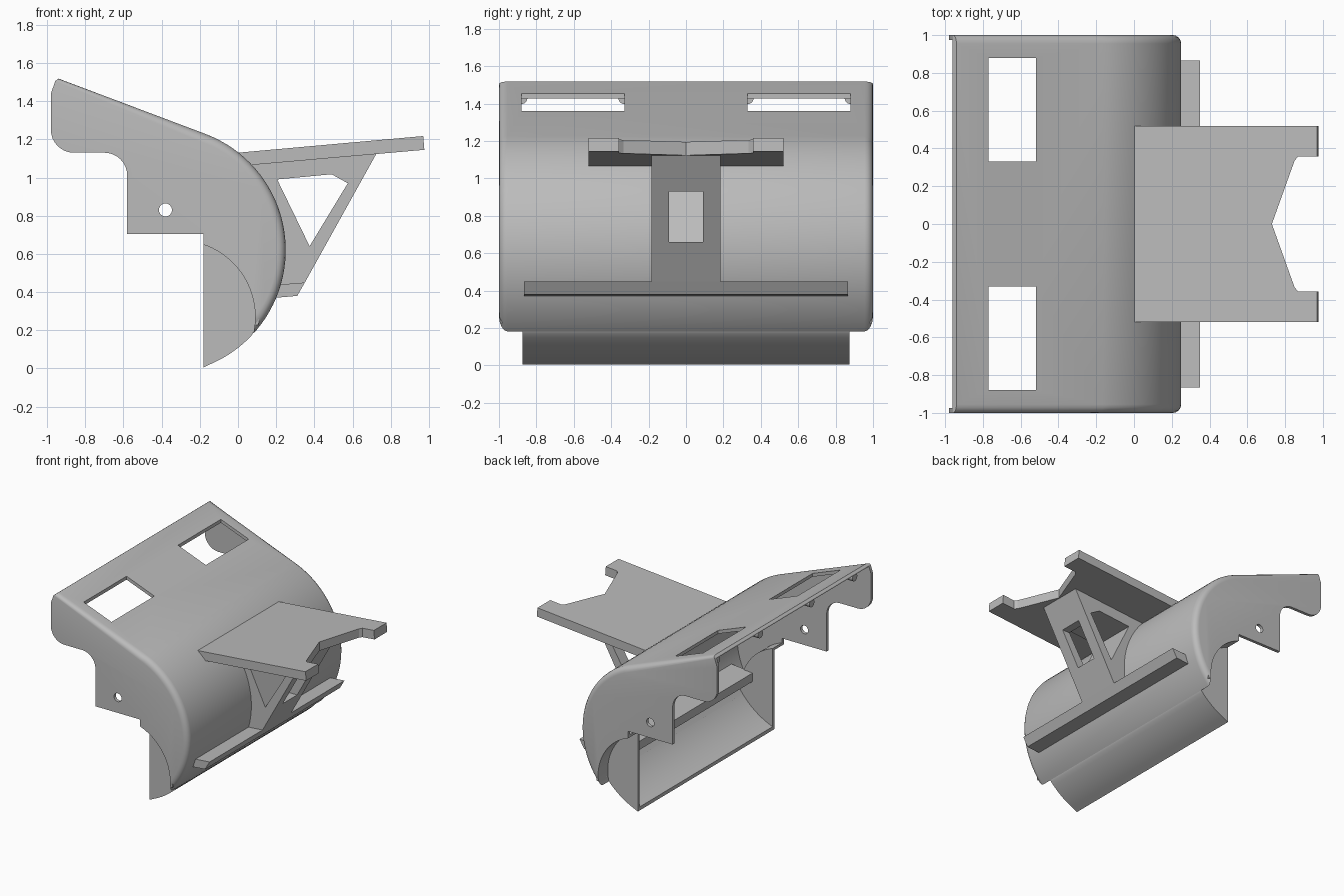
import bpy, bmesh
from math import sin, cos, radians, pi
from mathutils import Matrix

cube = bpy.data.objects.get("Cube")
if cube:
    bpy.data.objects.remove(cube, do_unlink=True)

grey = bpy.data.materials.new("plain_grey")
grey.use_nodes = True
COLOUR = (0.5, 0.5, 0.5, 1)
grey.diffuse_color = COLOUR
grey.node_tree.nodes["Principled BSDF"].inputs["Base Color"].default_value = COLOUR


def finish(name, bm):
    bmesh.ops.recalc_face_normals(bm, faces=bm.faces)
    mesh = bpy.data.meshes.new(name)
    bm.to_mesh(mesh)
    bm.free()
    mesh.materials.append(grey)
    obj = bpy.data.objects.new(name, mesh)
    bpy.context.collection.objects.link(obj)
    return obj


def prism(name, points, low, high, axis="y", round_edge=None):
    """Extrude a flat outline along y (outline in xz) or z (outline in xy)."""
    bm = bmesh.new()
    place = (lambda a, b: (a, low, b)) if axis == "y" else (lambda a, b: (a, b, low))
    face = bm.faces.new([bm.verts.new(place(a, b)) for a, b in points])
    new = bmesh.ops.extrude_face_region(bm, geom=[face])["geom"]
    shift = (0, high - low, 0) if axis == "y" else (0, 0, high - low)
    bmesh.ops.translate(bm, verts=[v for v in new if isinstance(v, bmesh.types.BMVert)], vec=shift)
    bmesh.ops.recalc_face_normals(bm, faces=bm.faces)
    if round_edge:
        rim = [e for e in bm.edges if abs(e.verts[0].co.y - e.verts[1].co.y) < 1e-5
               and all(round_edge(v.co) for v in e.verts)]
        bmesh.ops.bevel(bm, geom=rim, offset=0.045, segments=4, profile=0.5, affect="EDGES")
    return finish(name, bm)


def rod(name, centre, radius, length, axis, sides=24):
    bm = bmesh.new()
    turn = Matrix.Rotation(pi / 2, 4, "Y" if axis == "x" else "X")
    bmesh.ops.create_cone(bm, cap_ends=True, segments=sides, radius1=radius, radius2=radius,
                          depth=length, matrix=Matrix.Translation(centre) @ turn)
    return finish(name, bm)


def cut(obj, cutter):
    cutter.hide_render = True
    mod = obj.modifiers.new("cut", "BOOLEAN")
    mod.operation, mod.solver, mod.object = "DIFFERENCE", "EXACT", cutter
    with bpy.context.temp_override(object=obj, active_object=obj):
        bpy.ops.object.modifier_apply(modifier=mod.name)
    bpy.data.objects.remove(cutter, do_unlink=True)


def arc(centre, radius, start, end, steps):
    angles = [radians(start + (end - start) * i / steps) for i in range(steps + 1)]
    return [(centre[0] + radius * cos(a), centre[1] + radius * sin(a)) for a in angles]


def rect(x0, x1, y0, y1):
    return [(x0, y0), (x1, y0), (x1, y1), (x0, y1)]


DRUM, RADIUS = (-0.4, 0.62), 0.65
WELL, WELL_RADIUS = (-0.31, 0.27), 0.4
WALL = 0.025
well_arc = arc(WELL, WELL_RADIUS, 71, -15, 24)

# Curved cover with side cheeks
outline = [(-0.98, 0), (-0.98, 1.44), (-0.957, 1.505), (-0.94, 1.518)]
outline += arc(DRUM, RADIUS, 69, -72, 40)
cover = prism("cover_shell", outline, -1, 1,
              round_edge=lambda p: p.z > 1.51 or (p.x > -0.3 and p.z > 0.001))
under = [(-1.2, -0.3), (-1.2, 1.25)] + arc((-0.86, 1.25), 0.12, 180, 270, 8)
under += arc((-0.70, 1.01), 0.12, 90, 0, 8)
under += [(-0.58, 0.705), (-0.18, 0.705)] + well_arc + [(0.3, 0.1), (0.3, -0.3)]
cut(cover, prism("under_cutter", under, -1.2, 1.2))
cavity = [(-1.3, -0.3), (-1.3, 1.625)] + arc(DRUM, RADIUS - WALL, 69, -80, 40) + [(-0.29, -0.3)]
cut(cover, prism("cavity_cutter", cavity, -1 + WALL, 1 - WALL))
for side in (-1, 1):
    y0, y1 = sorted((side * 0.33, side * 0.88))
    cut(cover, prism("slot_cutter", rect(-0.77, -0.52, y0, y1), 1.3, 1.7, "z"))
cut(cover, rod("pivot_cutter", (-0.38, 0, 0.83), 0.034, 3, "y"))

# Scoop below the cover
scoop_outline = arc(DRUM, RADIUS, -70.2, -43.8, 10) + well_arc[::-1][1:] + [(-0.18, 0.648)]
scoop_outline[0] = (-0.18, 0.006)
scoop = prism("scoop", scoop_outline, -0.875, 0.875)
hollow = [(-0.5, -0.3), (-0.5, 0.9)] + arc(DRUM, RADIUS - WALL, 30, -72, 40) + [(-0.207, -0.3)]
cut(scoop, prism("hollow_cutter", hollow, -0.853, 0.853))

# Curved steps joining scoop ends to the cheeks, and pegs beside the slots
steps = []
for side, label in ((-1, "front"), (1, "back")):
    y0, y1 = sorted((side * 0.853, side * 0.995))
    band = arc(WELL, WELL_RADIUS, 71, -6, 24) + arc(WELL, WELL_RADIUS + 0.02, -6, 72, 24)
    steps.append(prism(label + "_well_step", band, y0, y1))
    for place, y in (("inner", 0.33), ("outer", 0.88)):
        steps.append(rod(label + "_" + place + "_peg", (-0.86, side * y, 1.43), 0.032, 0.08, "x"))

# Tilted platform with a notched end
platform = prism("platform", [(0, 1.13), (0.97, 1.217), (0.976, 1.145), (0.006, 1.06)], -0.52, 0.52)
notch = [(0.73, 0), (0.85, 0.335), (0.868, 0.357), (1.2, 0.357)]
notch += [(x, -y) for x, y in notch[:0:-1]]
cut(platform, prism("notch_cutter", notch, 0.8, 1.5, "z"))

# Bracket under the platform, with a triangular opening and a window
bracket_outline = arc(DRUM, 0.64, 44, -20, 16) + [(0.31, 0.38), (0.35, 0.45), (0.725, 1.125)]
bracket = prism("bracket", bracket_outline, -0.185, 0.185)
cut(bracket, prism("opening_cutter", [(0.205, 0.99), (0.49, 1.017), (0.575, 0.97), (0.375, 0.64)], -0.5, 0.5))
cut(bracket, prism("window_cutter", rect(0.37, 0.9, 0.66, 0.93), -0.092, 0.092))

# Long rail at the foot of the bracket
prism("foot_rail", [(0, 0.353), (0.31, 0.38), (0.35, 0.45), (0, 0.422)], -0.865, 0.865)

# Smooth the curved parts, keeping sharp edges
bpy.ops.object.select_all(action="DESELECT")
for obj in [cover, scoop] + steps:
    obj.select_set(True)
bpy.context.view_layer.objects.active = cover
bpy.ops.object.shade_smooth_by_angle(angle=radians(30))
